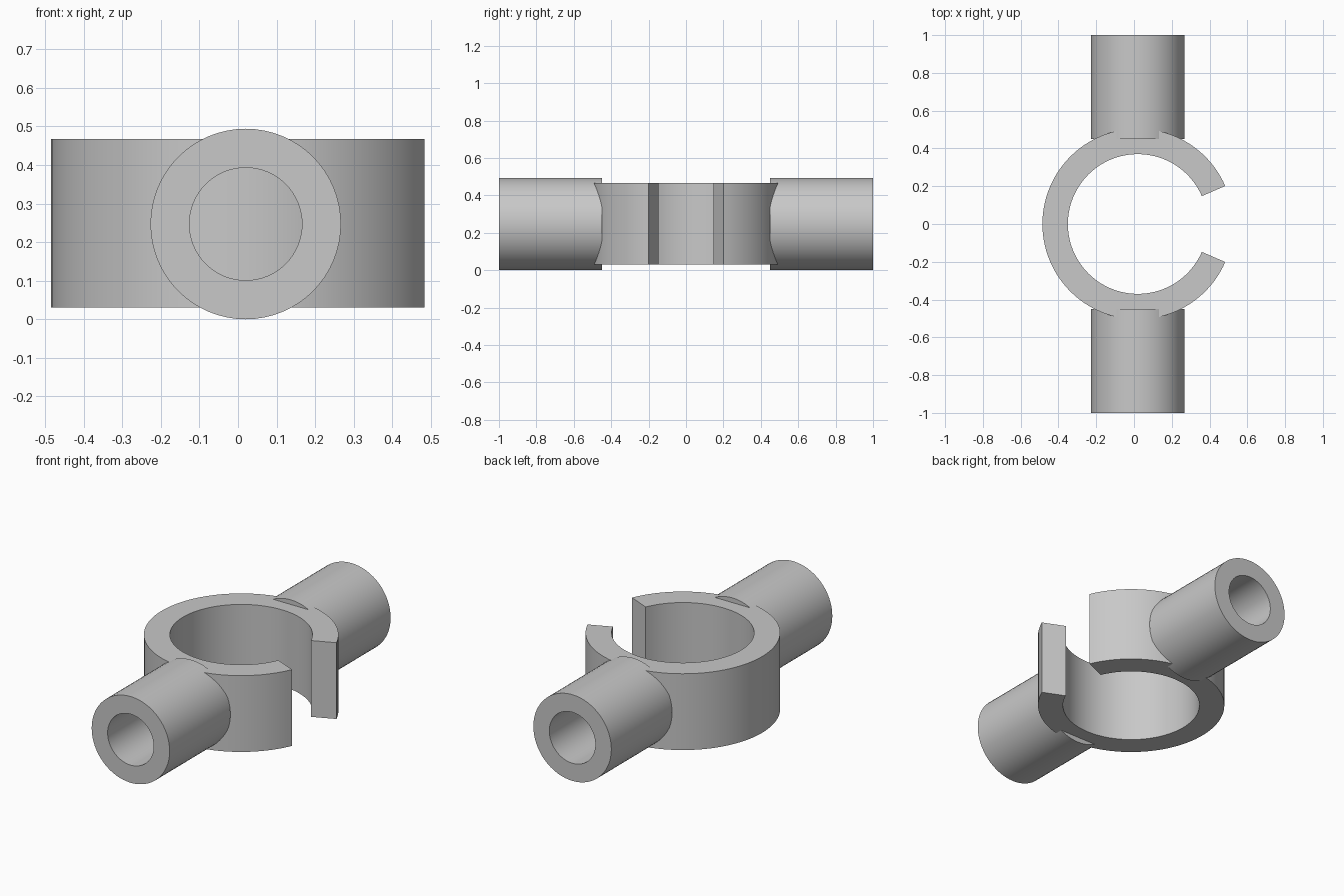
import bpy, bmesh, math
from mathutils import Matrix, Vector

cube = bpy.data.objects.get("Cube")
if cube:
    bpy.data.objects.remove(cube, do_unlink=True)

grey = bpy.data.materials.new("plain_grey")
grey.use_nodes = True
colour = (0.58, 0.58, 0.58, 1)
grey.diffuse_color = colour
grey.node_tree.nodes["Principled BSDF"].inputs["Base Color"].default_value = colour

CENTRE_X = 0.02
MID_Z = 0.247


def hollow(name, outer, inner, length, start, end, steps, matrix):
    """Sweep a rectangular wall section around local z; capped if not a full turn."""
    full = math.isclose(end - start, math.tau)
    bm = bmesh.new()
    sections = []
    for i in range(steps if full else steps + 1):
        a = start + (end - start) * i / steps
        c, s = math.cos(a), math.sin(a)
        sections.append([bm.verts.new((r * c, r * s, z)) for r, z in (
            (inner, 0), (outer, 0), (outer, length), (inner, length))])
    pairs = list(zip(sections, sections[1:]))
    if full:
        pairs.append((sections[-1], sections[0]))
    else:
        bm.faces.new(sections[0])
        bm.faces.new(sections[-1])
    for p, q in pairs:
        for k in range(4):
            n = (k + 1) % 4
            bm.faces.new((p[k], p[n], q[n], q[k]))
    bm.transform(matrix)
    bmesh.ops.recalc_face_normals(bm, faces=bm.faces)
    mesh = bpy.data.meshes.new(name)
    bm.to_mesh(mesh)
    bm.free()
    mesh.materials.append(grey)
    obj = bpy.data.objects.new(name, mesh)
    bpy.context.collection.objects.link(obj)
    bpy.ops.object.select_all(action="DESELECT")
    obj.select_set(True)
    bpy.context.view_layer.objects.active = obj
    bpy.ops.object.shade_smooth_by_angle(angle=math.radians(30))
    return obj


# Open clip ring with its gap toward +x
gap = math.radians(23.5)
hollow("clip_ring", 0.505, 0.37, 0.437, gap, math.tau - gap, 96,
       Matrix.Translation((CENTRE_X, 0, 0.03)))

# Hollow tubes, front and back, running into the ring wall
for name, side in (("front_tube", -1), ("back_tube", 1)):
    turn = Matrix.Rotation(-side * math.pi / 2, 4, "X")
    place = Matrix.Translation(Vector((CENTRE_X, side * 0.45, MID_Z)))
    hollow(name, 0.247, 0.146, 0.55, 0, math.tau, 64, place @ turn)
